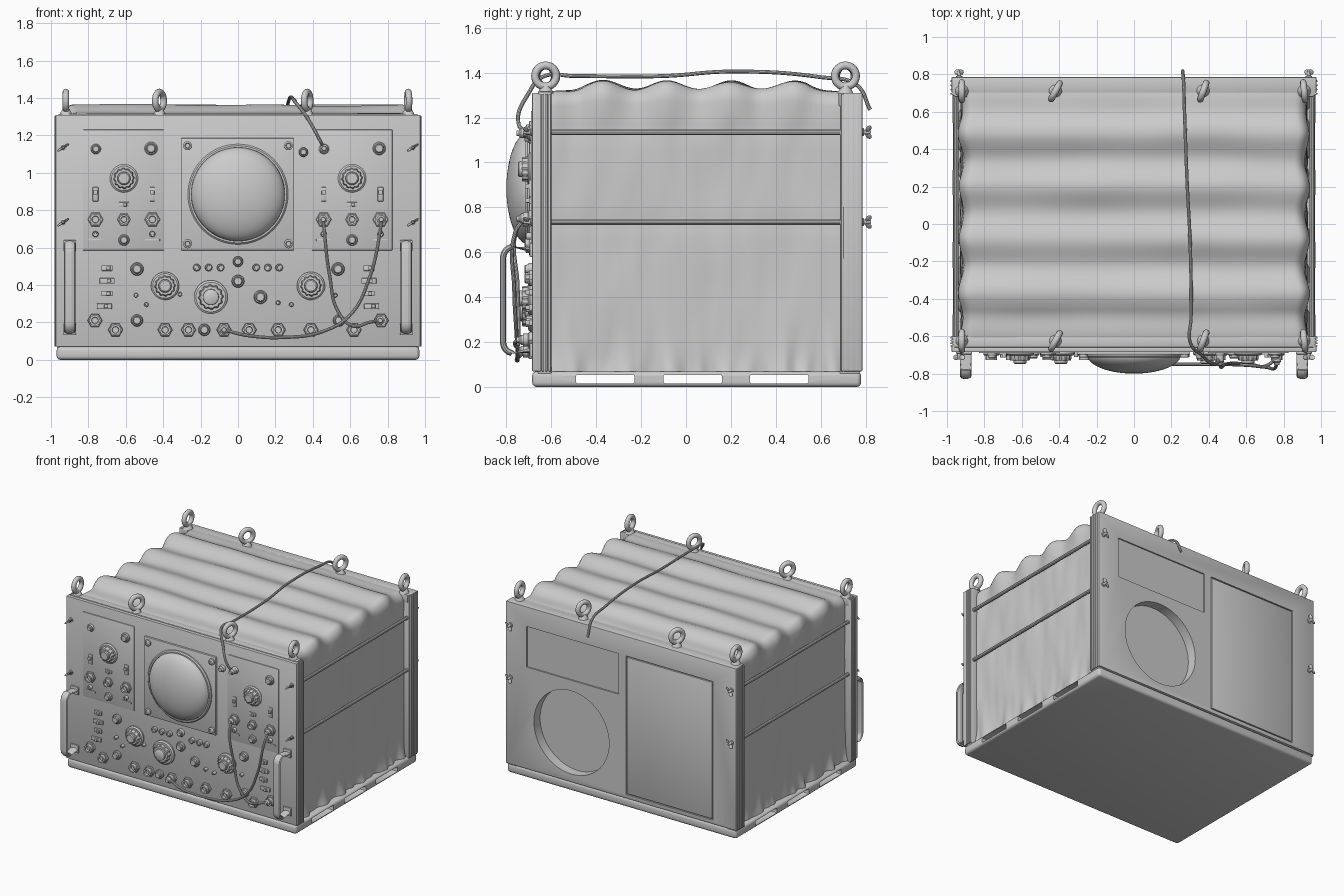
import bpy, bmesh, math
from mathutils import Vector, noise

if "Cube" in bpy.data.objects:
    bpy.data.objects.remove(bpy.data.objects["Cube"])
PI, FY = math.pi, -0.685          # FY: front face of the control panel


def finish(name, bm):
    bmesh.ops.recalc_face_normals(bm, faces=bm.faces)
    me = bpy.data.meshes.new(name)
    bm.to_mesh(me)
    bm.free()
    ob = bpy.data.objects.new(name, me)
    bpy.context.collection.objects.link(ob)
    return ob


def box(name, x0, x1, y0, y1, z0, z1, bev=0.0, seg=2):
    bm = bmesh.new()
    bmesh.ops.create_cube(bm, size=1)
    for v in bm.verts:
        v.co = Vector(((x0 + x1) / 2 + v.co.x * (x1 - x0), (y0 + y1) / 2 + v.co.y * (y1 - y0),
                       (z0 + z1) / 2 + v.co.z * (z1 - z0)))
    if bev:
        bmesh.ops.bevel(bm, geom=bm.edges[:], offset=bev, segments=seg, affect='EDGES', profile=0.5)
    return finish(name, bm)


def lathe(name, x, z, prof, y=FY, d=-1, n=24):
    """Turned part on the y axis; prof = (radius, height[, flute depth])."""
    bm = bmesh.new()
    rings = []
    for p in prof:
        fl = p[2] if len(p) > 2 else 0
        rings.append([bm.verts.new((x + (p[0] - fl * (i // 2 % 2)) * math.cos(2 * PI * i / n), y + d * p[1],
                                    z + (p[0] - fl * (i // 2 % 2)) * math.sin(2 * PI * i / n))) for i in range(n)])
    for a, b in zip(rings, rings[1:]):
        for i in range(n):
            bm.faces.new((a[i], a[(i + 1) % n], b[(i + 1) % n], b[i]))
    bm.faces.new(rings[0])
    bm.faces.new(rings[-1])
    return finish(name, bm)


def tube(name, pts, r, kind='BEZIER'):
    cu = bpy.data.curves.new(name, 'CURVE')
    cu.dimensions, cu.bevel_depth, cu.bevel_resolution, cu.use_fill_caps = '3D', r, 3, True
    sp = cu.splines.new(kind)
    if kind == 'BEZIER':
        sp.bezier_points.add(len(pts) - 1)
        for b, p in zip(sp.bezier_points, pts):
            b.co, b.handle_left_type, b.handle_right_type = p, 'AUTO', 'AUTO'
    else:
        sp.points.add(len(pts) - 1)
        for b, p in zip(sp.points, pts):
            b.co = (*p, 1)
    ob = bpy.data.objects.new(name, cu)
    bpy.context.collection.objects.link(ob)
    return ob


def cut(ob, *cutters):
    bpy.context.view_layer.objects.active = ob
    for c in cutters:
        c.hide_render = True
        m = ob.modifiers.new('cut', 'BOOLEAN')
        m.operation, m.solver, m.object = 'DIFFERENCE', 'EXACT', c
        bpy.ops.object.modifier_apply(modifier=m.name)
        bpy.data.objects.remove(c)


# Base tray with three lifting slots running through it
base = box('base_tray', -.97, .97, -.685, .78, 0, .07, .02, 3)
cut(base, *[box('slot_cutter', -1.2, 1.2, y - .13, y + .13, .016, .054, .006) for y in (-.36, .03, .415)])

# Front panel, back panel with recesses
box('front_panel', -.975, .975, FY, -.655, .07, 1.31, .004)
back = box('back_panel', -.975, .975, .70, .785, .07, 1.31, .004)
cut(back, box('recess_cutter', .02, .80, .775, .9, .85, 1.16),
    box('recess_cutter_tall', -.78, -.04, .775, .9, .10, 1.16),
    lathe('round_cutter', .42, .45, [(.33, 0), (.33, .3)], .71, 1, 64))
lathe('back_port_rim', .42, .45, [(.33, 0), (.33, .075), (.318, .075), (.318, 0)], .71, 1, 64)
box('back_plate', -.772, -.048, .77, .785, .108, 1.152, .002)

# Top bars, ribbed corner posts and side rails
box('front_top_bar', -.96, .96, -.66, -.60, 1.25, 1.315, .004)
box('back_top_bar', -.96, .96, .68, .72, 1.25, 1.31, .004)
for s in (-1, 1):
    for nm, y0, y1 in (('front', -.66, -.60), ('back', .685, .775)):
        a, b = sorted((s * .89, s * .968))
        box(nm + '_post', a, b, y0, y1, .06, 1.31, .003)
        for k in range(4):
            y = y0 + (k + .5) * (y1 - y0) / 4
            a, b = sorted((s * .96, s * .98))
            box(nm + '_post_rib', a, b, y - .005, y + .005, .07, 1.305, .002)
    for z in (.735, 1.135):
        tube('side_rail', [(s * .952, -.61, z), (s * .952, .69, z)], .013, 'POLY')
        # Wing nuts on both ends of each rail
        for y, d in ((FY, -1), (.785, 1)):
            lathe('wing_nut_hub', s * .935, z, [(.018, 0), (.018, .006), (.011, .008), (.009, .03), (.005, .04)], y, d, 12)
            for w in (-1, 1):
                ang = .9 if d > 0 else .6
                bpy.ops.mesh.primitive_uv_sphere_add(segments=12, ring_count=8, radius=.018, location=(
                    s * .935 + w * .02 * math.cos(ang), y + d * .028, z + w * .02 * math.sin(ang)))
                o = bpy.context.object
                o.name, o.scale, o.rotation_euler = 'wing_nut_wing', (1, .8, .3), (0, -ang, d * w * .5)

# Cloth cover: sides, rounded shoulders and rolling top in one sheet
half = [(.925, .07 + 1.19 * i / 40) for i in range(40)]
half += [(.865 + .06 * math.cos(a * PI / 16), 1.26 + .075 * math.sin(a * PI / 16)) for a in range(8)]
half += [(.865 - .865 * i / 24, 1.335) for i in range(25)]
prof = half + [(-x, z) for x, z in half[-2::-1]]
NY = 110
bm = bmesh.new()
rows = []
for j in range(NY + 1):
    t = j / NY
    y = -.615 + 1.315 * t
    edge = min(1, 8 * t, 8 * (1 - t))
    wave = math.cos(2 * PI * (y - .2) / .285)
    row = []
    for x, z in prof:
        s = 1 if x > 0 else -1
        top = max(0, min(1, (z - 1.2) / .12))
        n = noise.noise(Vector((x * 2.2 + 5, y * 5, z * 2.5)))
        fine = noise.noise(Vector((x * 3, y * 14, z * 4 + 9)))
        dz = top * edge * (.018 * wave + .010 * n + .008) - top * (1 - edge) * .022
        dx = 0
        if abs(x) > .8:
            hem = math.exp(-(z - .07) / .07)
            shoulder = math.exp(-((z - 1.28) / .12) ** 2)
            dx = s * (.008 * n * edge + .004 * fine + .030 * hem * fine + .012 * hem
                      + .014 * shoulder * wave * edge)
            for r in (.735, 1.135):      # pressed in where the rails cross
                dx -= s * .004 * math.exp(-((z - r) / .03) ** 2)
        row.append(bm.verts.new((x + dx, y, z + dz)))
    rows.append(row)
for a, b in zip(rows, rows[1:]):
    for i in range(len(prof) - 1):
        bm.faces.new((a[i], a[i + 1], b[i + 1], b[i]))
finish('cloth_cover', bm)

# Lifting eyes along the front and back top edges
for x, ang in ((-.92, 0), (-.42, -.5), (.37, -.35), (.91, .1)):
    for y in (-.625, .71):
        bpy.ops.mesh.primitive_torus_add(major_radius=.047, minor_radius=.0175, major_segments=32, minor_segments=12,
                                         location=(x, y, 1.385), rotation=(0, PI / 2, ang))
        bpy.context.object.name = 'lifting_eye'
        bpy.ops.mesh.primitive_cone_add(vertices=20, radius1=.036, radius2=.018, depth=.034, location=(x, y, 1.325))
        bpy.context.object.name = 'lifting_eye_collar'

# Raised module plates and display
box('left_module', -.83, -.395, FY - .006, FY + .01, .585, 1.23, .003)
box('right_module', .395, .825, FY - .006, FY + .01, .585, 1.23, .003)
box('display_bezel', -.305, .30, FY - .014, FY + .01, .585, 1.185, .005)
lathe('display_ring', 0, .885, [(.268, 0), (.268, .022), (.26, .03), (.25, .03), (.25, .01)], n=64)
lathe('display_dome', 0, .885, [(.25 * math.cos(a * PI / 24.5), .015 + .10 * math.sin(a * PI / 24.5))
                                for a in range(13)], n=64)

# Controls
def screw(x, z, r=.022):
    lathe('screw', x, z, [(r, 0), (r, .022), (r * .8, .027), (r * .55, .027), (r * .5, .02)], n=16)


def button(x, z, r):
    lathe('button_collar', x, z, [(r, 0), (r, .012), (r * .85, .018), (r * .72, .018), (r * .68, .03), (r * .55, .034)])


def socket(x, z, r):
    lathe('socket_nut', x, z, [(r, 0), (r, .014), (r * .9, .018)], n=6)
    lathe('socket_barrel', x, z, [(r * .72, .01), (r * .72, .042), (r * .45, .042), (r * .4, .025)])


def dial(x, z, r):
    lathe('dial_skirt', x, z, [(r, 0), (r, .01), (r * .88, .018), (r * .8, .018)], n=40)
    lathe('dial_grip', x, z, [(r * .76, .012, r * .07), (r * .72, .042, r * .07), (r * .66, .046, r * .05)], n=48)
    lathe('dial_cap', x, z, [(r * .48, .04), (r * .46, .058), (r * .38, .063)], n=32)


def switch(x, z, w, h):
    box('switch_plate', x - w / 2, x + w / 2, FY - .014, FY + .01, z - h / 2, z + h / 2, .003)
    k, off = min(w, h) * .36, max(w, h) * .12
    ox, oz = (off, 0) if w > h else (0, off)
    box('switch_lever', x + ox - k, x + ox + k, FY - .03, FY, z + oz - k, z + oz + k, .003)


for x in (-.27, .27):
    for z in (.62, 1.145):
        lathe('bezel_screw', x, z, [(.024, 0), (.024, .026), (.015, .03), (.012, .024)], n=16)
for c in (-.61, .61):                   # the two upper modules
    dial(c, .97, .075)
    socket(c, .75, .036)
    button(c, .64, .03)
    button(c - .15, 1.127, .027)
    button(c + .145, 1.13, .035)
    switch(c, .83, .055, .026)
    for s in (-.152, .152):
        switch(c + s, .885, .03, .075)
        socket(c + s, .75, .042)
        screw(c + s, .672, .016)
        box('module_slot', c + s - .04, c + s + .04, FY - .012, FY, .634, .646, .002)
for x, z, r in ((-.39, .395, .075), (.39, .395, .075), (-.145, .335, .09)):
    dial(x, z, r)
for x, z, r in ((-.54, .485, .035), (.535, .485, .035), (.12, .335, .036), (0, .525, .028), (0, .42, .034),
                (.35, 1.11, .025), (-.18, .16, .032)):
    button(x, z, r)
for x in (-.22, -.157, -.093, .097, .16, .22):
    screw(x, .493, .02)
for x, z in ((-.545, .345), (-.31, .35), (-.49, .295), (.215, .305), (.52, .345), (.285, .295)):
    screw(x, z, .012)
for x in (-.655, -.39, -.265, -.075, .06, .215, .39, .62):
    socket(x, .16, .04)
for s in (-1, 1):
    socket(s * .765, .21, .04)
    button(s * .54, .21, .032)
    for i, z in enumerate((.49, .422, .354, .286)):
        switch(s * (.70 if i < 3 else .715), z, .06 + .02 * (i % 2), .028)

# Carrying handles
arc = [(FY + .01, .165), (-.77, .15)] + [(-.765 - .05 * math.sin(a * PI / 12), .20 - .05 * math.cos(a * PI / 12))
                                         for a in range(7)]
path = arc + [(y, .775 - z) for y, z in reversed(arc)]
for s in (-1, 1):
    h = tube('carrying_handle', [(0, y, z) for y, z in path], .0145, 'POLY')
    h.location.x, h.scale.x = s * .90, 2.1
    for z in (.165, .61):
        box('handle_foot', s * .90 - .034, s * .90 + .034, FY - .012, FY + .01, z - .03, z + .03, .005)

# Patch cables and the lead thrown over the top
for pts in ([(.455, -.72, .75), (.46, -.755, .70), (.49, -.75, .45), (.54, -.745, .25), (.62, -.75, .18), (.70, -.76, .20),
             (.76, -.72, .21)],
            [(.765, -.72, .75), (.76, -.76, .69), (.70, -.765, .43), (.60, -.755, .24), (.45, -.75, .15), (.25, -.75, .12),
             (.05, -.75, .13), (-.075, -.72, .16)],
            [(.46, -.71, 1.13), (.44, -.745, 1.17), (.36, -.70, 1.31), (.30, -.63, 1.385), (.305, -.5, 1.385),
             (.30, -.1, 1.385), (.285, .2, 1.405), (.27, .6, 1.38), (.265, .76, 1.345), (.26, .82, 1.235)]):
    tube('cable', pts, .009)
for x, z in ((.455, .75), (.765, .75), (.76, .21), (-.075, .16), (.46, 1.13)):
    lathe('cable_plug', x, z, [(.022, .02), (.022, .05), (.013, .058), (.012, .07)], n=16)

# Curves to meshes, then smooth shading with sharp edges kept
bpy.ops.object.select_all(action='SELECT')
bpy.context.view_layer.objects.active = bpy.data.objects['front_panel']
bpy.ops.object.convert(target='MESH')
bpy.ops.object.select_all(action='SELECT')
bpy.ops.object.shade_smooth_by_angle(angle=math.radians(35))
